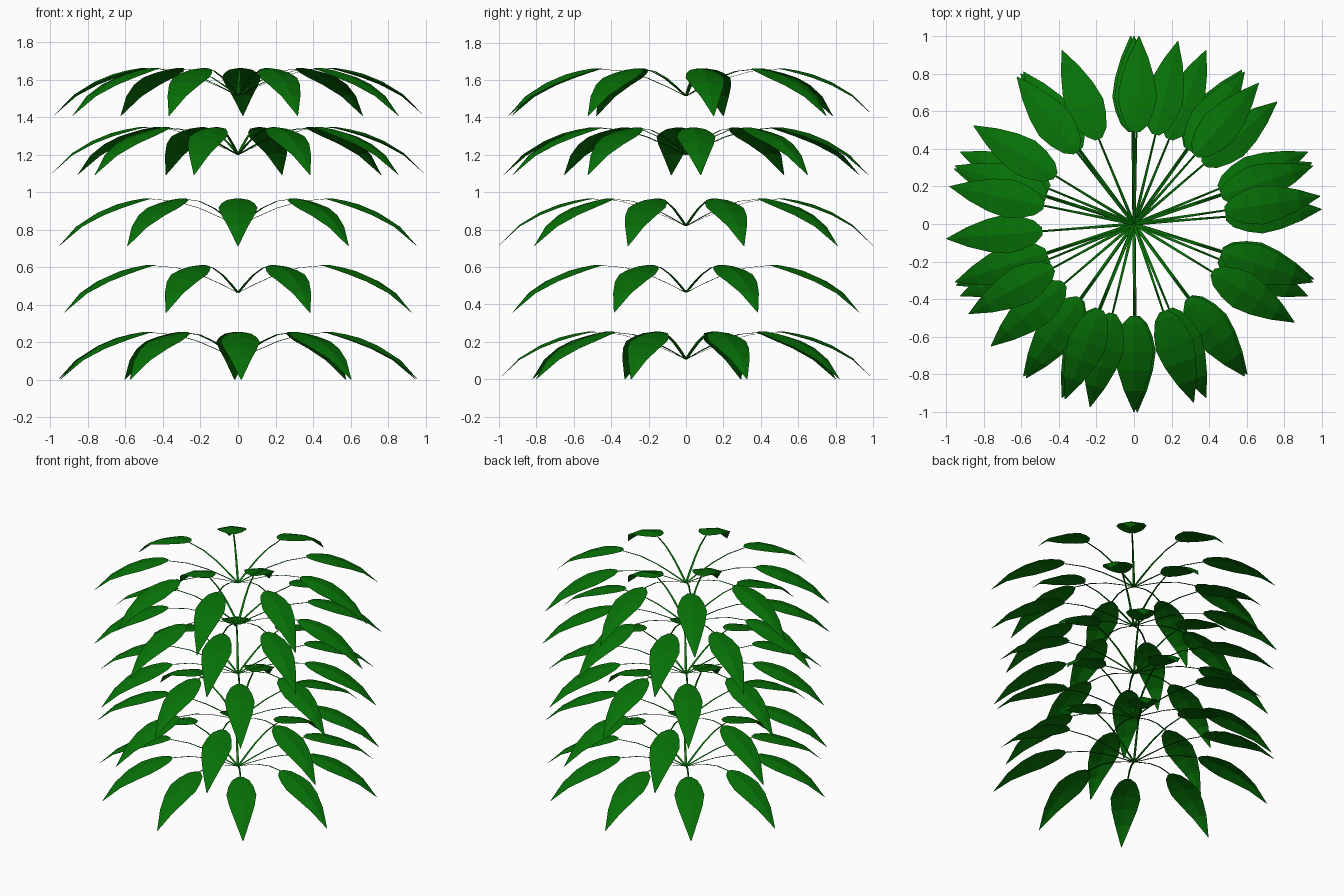
import bpy
import bmesh
import math

cube = bpy.data.objects.get("Cube")
if cube:
    bpy.data.objects.remove(cube, do_unlink=True)


def make_material(name, color):
    mat = bpy.data.materials.new(name)
    mat.use_nodes = True
    mat.diffuse_color = color
    mat.node_tree.nodes["Principled BSDF"].inputs["Base Color"].default_value = color
    return mat


green = make_material("leaf green", (0.002, 0.165, 0.002, 1))

# Rows along the frond: radius, height above the hub, half width, edge droop
STEM = [(0.0, 0.0, 0.008, 0.002), (0.1, 0.047, 0.008, 0.002),
        (0.22, 0.097, 0.007, 0.002), (0.35, 0.133, 0.006, 0.002),
        (0.51, 0.146, 0.005, 0.002)]
BLADE = [(0.49, 0.147, 0.02, 0.002), (0.53, 0.146, 0.06, 0.008),
         (0.6, 0.134, 0.088, 0.014), (0.68, 0.114, 0.104, 0.018),
         (0.78, 0.073, 0.088, 0.016), (0.89, 0.006, 0.053, 0.01),
         (1.003, -0.108, 0.002, 0.0)]


def add_strip(bm, rows, angle):
    """Ridged strip running outward from the hub at the given angle."""
    c, s = math.cos(angle), math.sin(angle)
    previous = None
    for r, z, half, droop in rows:
        line = [bm.verts.new((r * c - side * half * s,
                              r * s + side * half * c,
                              z - abs(side) * droop))
                for side in (-1, 0, 1)]
        if previous:
            for i in range(2):
                bm.faces.new((previous[i], line[i], line[i + 1], previous[i + 1]))
        previous = line


def make_tier(name, rows, count, start, height):
    bm = bmesh.new()
    for i in range(count):
        add_strip(bm, rows, math.radians(start + 360 * i / count))
    mesh = bpy.data.meshes.new(name)
    bm.to_mesh(mesh)
    bm.free()
    mesh.materials.append(green)
    obj = bpy.data.objects.new(name, mesh)
    obj.location.z = height
    bpy.context.collection.objects.link(obj)


# Tiers from bottom to top: leaf count, first angle, hub height
TIERS = [(10, 19, 0.108), (8, 22.5, 0.465), (10, 18, 0.82),
         (10, 4.5, 1.2), (9, 8.5, 1.515)]
for number, (count, start, height) in enumerate(TIERS, 1):
    make_tier(f"stems_tier_{number}", STEM, count, start, height)
    make_tier(f"leaves_tier_{number}", BLADE, count, start, height)
